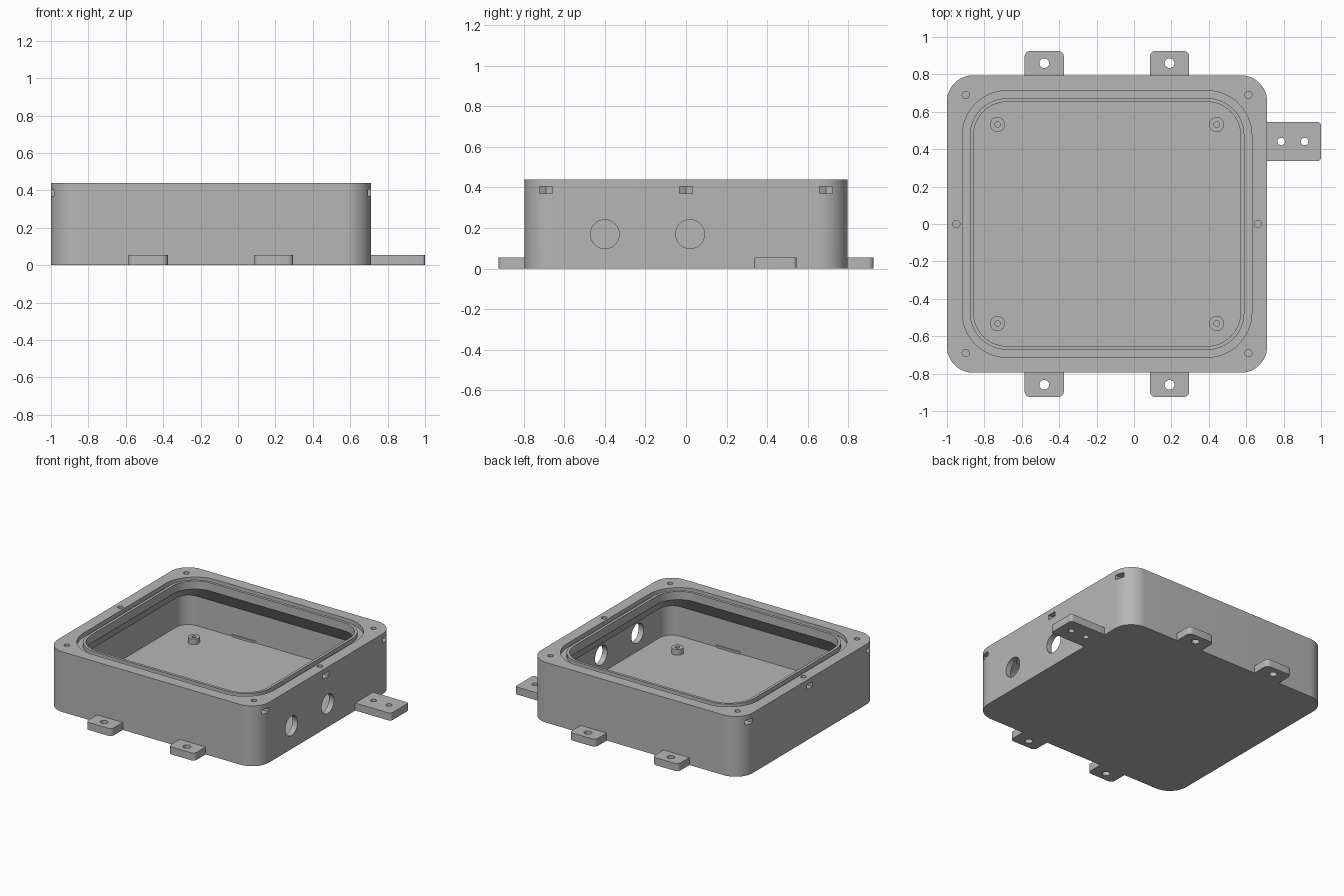
import bpy, bmesh, math
from mathutils import Matrix

cube = bpy.data.objects.get("Cube")
if cube:
    bpy.data.objects.remove(cube, do_unlink=True)

grey = bpy.data.materials.new("plain grey")
grey.use_nodes = True
COLOUR = (0.47, 0.47, 0.47, 1)
grey.diffuse_color = COLOUR
grey.node_tree.nodes["Principled BSDF"].inputs["Base Color"].default_value = COLOUR


def rounded_rect(x0, x1, y0, y1, r, n=12):
    pts = []
    corners = [(x1 - r, y1 - r), (x0 + r, y1 - r), (x0 + r, y0 + r), (x1 - r, y0 + r)]
    for k, (cx, cy) in enumerate(corners):
        for i in range(n + 1):
            a = math.pi / 2 * (k + i / n)
            pts.append((cx + r * math.cos(a), cy + r * math.sin(a)))
    return pts


def circle(cx, cy, r, n=40):
    return [(cx + r * math.cos(2 * math.pi * i / n),
             cy + r * math.sin(2 * math.pi * i / n)) for i in range(n)]


def loft(name, sections, matrix=None):
    """Closed solid through a list of (outline, height) sections."""
    bm = bmesh.new()
    rings = [[bm.verts.new((x, y, z)) for x, y in pts] for pts, z in sections]
    for a, b in zip(rings, rings[1:]):
        for i in range(len(a)):
            j = (i + 1) % len(a)
            bm.faces.new((a[i], a[j], b[j], b[i]))
    bm.faces.new(rings[0][::-1])
    bm.faces.new(rings[-1])
    if matrix:
        bm.transform(matrix)
    bmesh.ops.recalc_face_normals(bm, faces=bm.faces)
    mesh = bpy.data.meshes.new(name)
    bm.to_mesh(mesh)
    bm.free()
    mesh.materials.append(grey)
    ob = bpy.data.objects.new(name, mesh)
    bpy.context.collection.objects.link(ob)
    return ob


def prism(name, pts, z0, z1, matrix=None):
    return loft(name, [(pts, z0), (pts, z1)], matrix)


def activate(ob):
    bpy.ops.object.select_all(action='DESELECT')
    ob.select_set(True)
    bpy.context.view_layer.objects.active = ob


def cut(ob, cutters):
    activate(ob)
    for c in cutters:
        c.hide_render = True
        mod = ob.modifiers.new("cut", 'BOOLEAN')
        mod.operation = 'DIFFERENCE'
        mod.solver = 'EXACT'
        mod.object = c
        bpy.ops.object.modifier_apply(modifier=mod.name)
        bpy.data.objects.remove(c, do_unlink=True)


def smooth(ob):
    activate(ob)
    bpy.ops.object.shade_smooth_by_angle(angle=math.radians(30))


# Box: outer wall, rim with gasket groove, overhanging lip, cavity and floor
LEFT, RIGHT, HALF, TOP, FLOOR = -1.0, 0.712, 0.795, 0.44, 0.04


def inset(d, r):
    return rounded_rect(LEFT + d, RIGHT - d, -HALF + d, HALF - d, r)


outer = inset(0, 0.14)
groove_out, groove_in = inset(0.082, 0.24), inset(0.122, 0.2)
lip, cavity = inset(0.142, 0.18), inset(0.04, 0.1)
body = loft("box_body", [
    (outer, 0), (outer, TOP), (groove_out, TOP), (groove_out, 0.41),
    (groove_in, 0.41), (groove_in, TOP), (lip, TOP), (lip, 0.38),
    (cavity, 0.255), (cavity, FLOOR)])

# Screw holes in the rim, each with a nut slot open to the side
cutters = []
for x, y in [(-0.9, 0.69), (-0.95, 0), (-0.9, -0.69),
             (0.612, 0.69), (0.662, 0), (0.612, -0.69)]:
    s = -1 if x < 0 else 1
    end = x + s * 0.2
    w = 0.0325
    nut = [(x - s * 0.0375, y), (x - s * 0.019, y - w), (end, y - w),
           (end, y + w), (x - s * 0.019, y + w)]
    cutters.append(prism("screw_cutter", circle(x, y, 0.019, 24), 0.35, 0.5))
    cutters.append(prism("nut_cutter", nut, 0.37, 0.404))

# Two cable holes through the side wall
sideways = Matrix.Rotation(math.pi / 2, 4, 'Y')
for y in (-0.4, 0.02):
    cutters.append(prism("cable_cutter", circle(-0.17, y, 0.071, 48), 0.6, 0.8, sideways))
cut(body, cutters)
smooth(body)

# Mounting tabs, front and back, reaching just through the wall
for label, s in (("front", -1), ("back", 1)):
    for side, x in (("right", -0.48), ("left", 0.19)):
        y0, y1 = sorted((s * 0.745, s * 0.925))
        tab = prism(f"{label}_{side}_tab",
                    rounded_rect(x - 0.105, x + 0.105, y0, y1, 0.03, 6), 0, 0.055)
        cut(tab, [prism("tab_cutter", circle(x, s * 0.86, 0.026, 32), -0.1, 0.2)])
        smooth(tab)

# Long side tab with two holes
side_tab = prism("side_tab", rounded_rect(0.665, 1.0, 0.337, 0.545, 0.018, 6), 0, 0.055)
cut(side_tab, [prism("tab_cutter", circle(x, 0.441, 0.02, 32), -0.1, 0.2)
               for x in (0.787, 0.912)])
smooth(side_tab)

# Standoffs on the floor
for x in (-0.73, 0.442):
    for y in (-0.532, 0.532):
        post = prism("standoff", circle(x, y, 0.04, 32), FLOOR - 0.01, FLOOR + 0.04)
        cut(post, [prism("post_cutter", circle(x, y, 0.015, 20), FLOOR, 0.2)])
        smooth(post)
